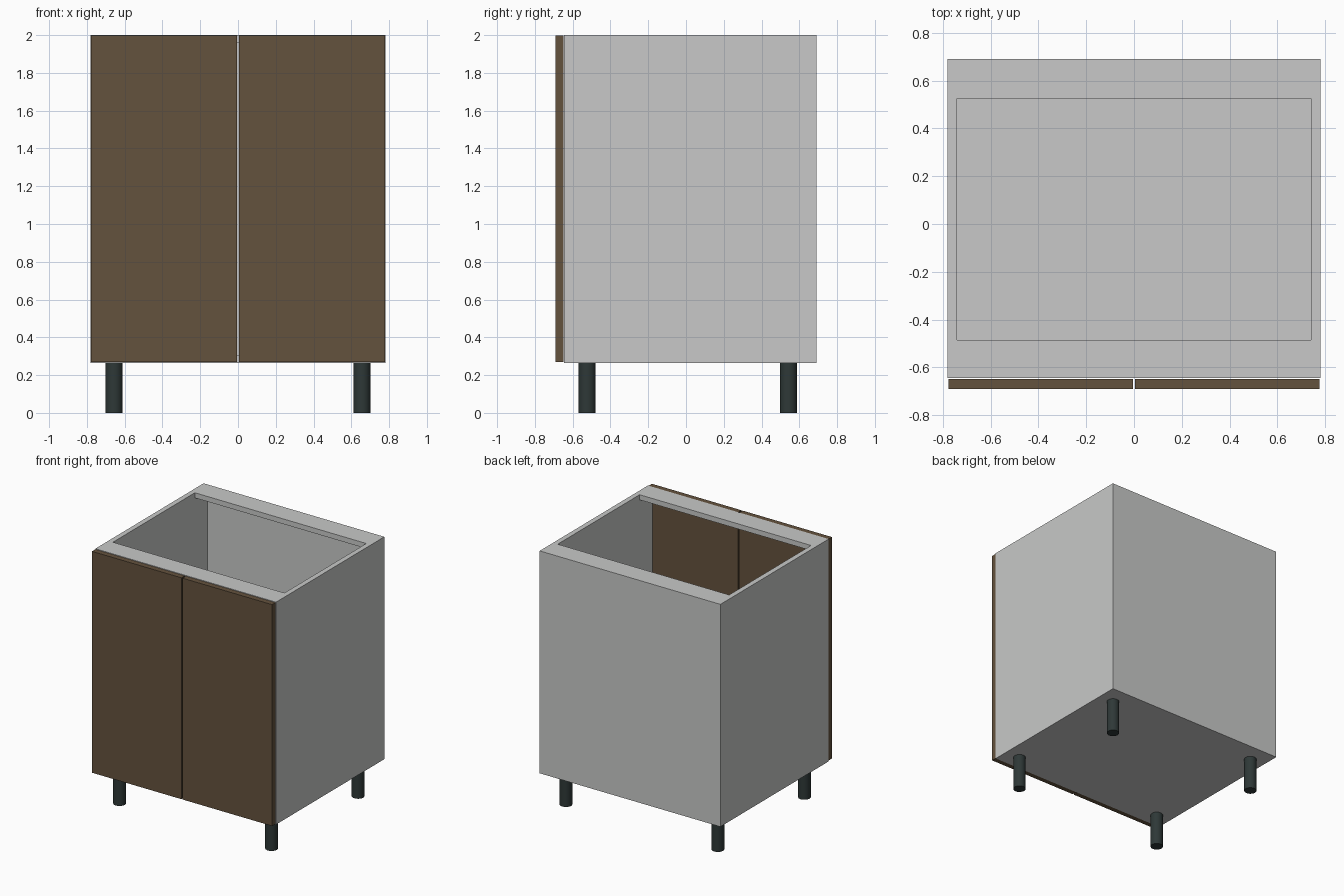
import bpy, math

if "Cube" in bpy.data.objects:
    bpy.data.objects.remove(bpy.data.objects["Cube"])


def material(name, rgb):
    """Flat material from sRGB 0-255 values."""
    m = bpy.data.materials.new(name)
    lin = [((c / 255 + 0.055) / 1.055) ** 2.4 for c in rgb]
    m.diffuse_color = (*lin, 1)
    m.use_nodes = True
    m.node_tree.nodes["Principled BSDF"].inputs["Base Color"].default_value = m.diffuse_color
    return m


GREY = material("light grey board", (200, 201, 200))
BROWN = material("brown wood", (100, 82, 61))
DARK = material("dark leg", (46, 56, 55))


def board(name, x, y, z, mat):
    """Box from (min, max) pairs along each axis."""
    bpy.ops.mesh.primitive_cube_add(size=1, location=[(a + b) / 2 for a, b in (x, y, z)])
    o = bpy.context.object
    o.name = name
    o.scale = [b - a for a, b in (x, y, z)]
    bpy.ops.object.transform_apply(location=False, rotation=False, scale=True)
    o.data.materials.append(mat)
    return o


W, IN = 0.78, 0.74            # outer and inner half widths
FRONT, BACK = -0.645, 0.69    # carcass depth
BASE, TOP, T = 0.265, 2.0, 0.04
BACK_T = 0.008

# Sides, doors and legs, mirrored left and right
for side, s in (("left", -1), ("right", 1)):
    board(f"{side}_side_panel", sorted((s * IN, s * W)), (FRONT, BACK), (BASE, TOP), GREY)
    board(f"{side}_door", sorted((s * 0.005, s * 0.777)), (-0.69, -0.648), (0.27, 1.997), BROWN)
    for end, y in (("front", -0.523), ("back", 0.543)):
        bpy.ops.mesh.primitive_cylinder_add(vertices=48, radius=0.045, depth=BASE,
                                            location=(s * 0.656, y, BASE / 2))
        leg = bpy.context.object
        leg.name = f"{end}_{side}_leg"
        leg.data.materials.append(DARK)
        bpy.ops.object.shade_smooth_by_angle(angle=math.radians(30))

# Boards fitted between the sides
inner = (-IN, IN)
board("bottom_panel", inner, (FRONT, BACK - BACK_T), (BASE, BASE + T), GREY)
board("back_panel", inner, (BACK - BACK_T, BACK), (BASE, TOP), GREY)
board("front_top_rail", inner, (FRONT, -0.485), (TOP - T, TOP), GREY)
board("back_top_rail", inner, (0.525, BACK - BACK_T), (TOP - T, TOP), GREY)
